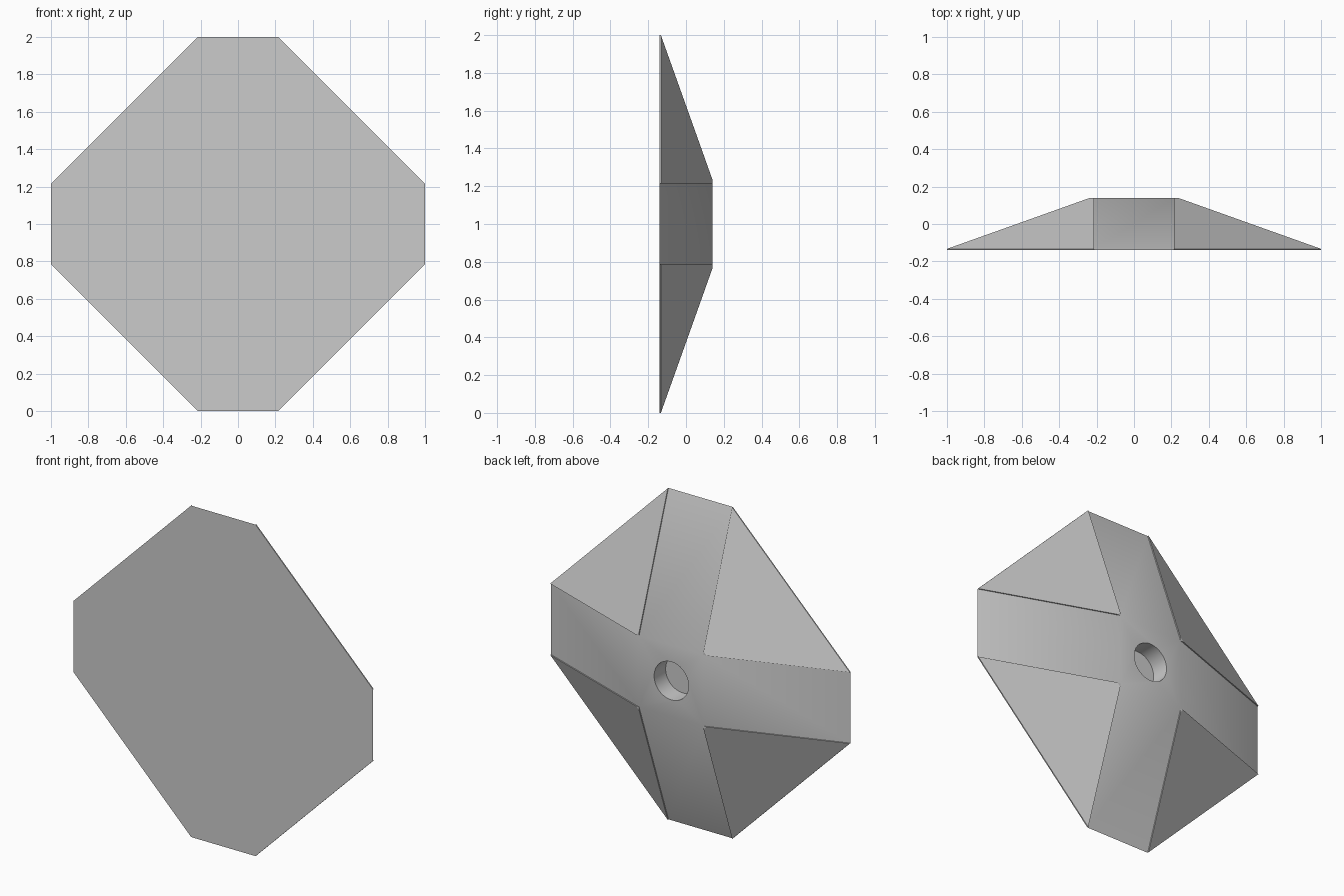
import bpy, bmesh, math
from mathutils import Matrix, Vector

cube = bpy.data.objects.get("Cube")
if cube:
    bpy.data.objects.remove(cube, do_unlink=True)

FRONT, BACK = -0.14, 0.14
ARM = 0.215            # half width of the cross arms
STEP = 0.02            # how far the raised corner facets overhang the arms
RIM = FRONT + 0.007    # height of the thin diagonal rim
CENTRE = Vector((0, 0, 1))

grey = bpy.data.materials.new("plain_grey")
grey.use_nodes = True
grey.diffuse_color = (0.6, 0.6, 0.6, 1)
grey.node_tree.nodes["Principled BSDF"].inputs["Base Color"].default_value = (0.6, 0.6, 0.6, 1)

bm = bmesh.new()


def face(points, turn):
    """Add a face turned about the y axis by quarter turns."""
    spin = Matrix.Rotation(turn * math.pi / 2, 3, 'Y')
    bm.faces.new([bm.verts.new(spin @ Vector(p) + CENTRE) for p in points])


for turn in range(4):
    # sloping arm
    face([(-ARM, FRONT, 1), (ARM, FRONT, 1), (ARM, BACK, ARM), (-ARM, BACK, ARM)], turn)
    # raised corner facet with its rim, flat tip and step walls
    top, side = (ARM, FRONT, 1), (1, FRONT, ARM)
    rim_top, rim_side = (ARM, RIM, 1), (1, RIM, ARM)
    tip_top, tip_side = (ARM, BACK, ARM + STEP), (ARM + STEP, BACK, ARM)
    corner = (ARM, BACK, ARM)
    face([rim_top, rim_side, tip_side, tip_top], turn)
    face([top, side, rim_side, rim_top], turn)
    face([corner, tip_top, tip_side], turn)
    face([top, rim_top, tip_top, corner], turn)
    face([side, corner, tip_side, rim_side], turn)

# square hub and the flat octagonal front
face([(-ARM, BACK, -ARM), (ARM, BACK, -ARM), (ARM, BACK, ARM), (-ARM, BACK, ARM)], 0)
face([(-ARM, FRONT, 1), (ARM, FRONT, 1), (1, FRONT, ARM), (1, FRONT, -ARM),
      (ARM, FRONT, -1), (-ARM, FRONT, -1), (-1, FRONT, -ARM), (-1, FRONT, ARM)], 0)
bmesh.ops.remove_doubles(bm, verts=bm.verts[:], dist=0.0005)
bmesh.ops.recalc_face_normals(bm, faces=bm.faces[:])
mesh = bpy.data.meshes.new("faceted_plate")
bm.to_mesh(mesh)
bm.free()
mesh.materials.append(grey)
plate = bpy.data.objects.new("faceted_plate", mesh)
bpy.context.collection.objects.link(plate)

# blind round socket in the hub
bpy.ops.mesh.primitive_cylinder_add(vertices=48, radius=0.115, depth=0.22,
                                    location=(0, BACK, 1), rotation=(math.pi / 2, 0, 0))
cutter = bpy.context.object
cutter.name = "socket_cutter"
cutter.hide_render = True
cutter.data.materials.append(grey)
cut = plate.modifiers.new("socket", 'BOOLEAN')
cut.operation = 'DIFFERENCE'
cut.solver = 'EXACT'
cut.object = cutter
bpy.ops.object.select_all(action='DESELECT')
plate.select_set(True)
bpy.context.view_layer.objects.active = plate
bpy.ops.object.modifier_apply(modifier=cut.name)
bpy.data.objects.remove(cutter, do_unlink=True)

# soft blend between hub and arms, crisp facets elsewhere
bpy.ops.object.shade_smooth_by_angle(angle=math.radians(23))
